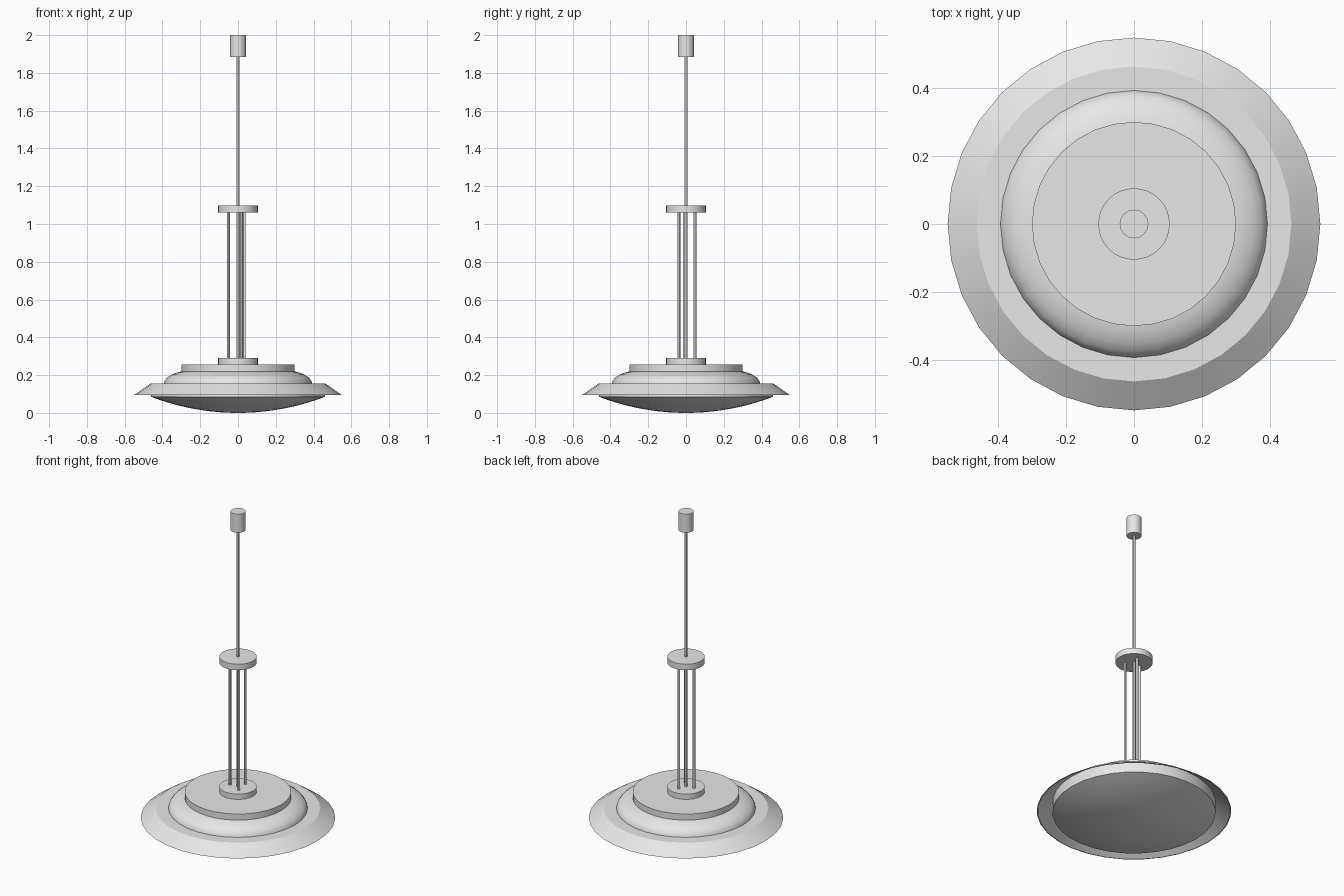
import bpy, bmesh, math

if "Cube" in bpy.data.objects:
    bpy.data.objects.remove(bpy.data.objects["Cube"])

mat = bpy.data.materials.new("light_grey")
mat.diffuse_color = (0.8, 0.8, 0.8, 1)
mat.use_nodes = True
mat.node_tree.nodes["Principled BSDF"].inputs["Base Color"].default_value = mat.diffuse_color


def lathe(name, profile, sides=32, at=(0, 0), closed=False):
    """Revolve (radius, height) points about a vertical axis."""
    bm = bmesh.new()
    rings = []
    for r, z in profile:
        if r == 0:
            rings.append([bm.verts.new((at[0], at[1], z))])
        else:
            rings.append([bm.verts.new((at[0] + r * math.cos(2 * math.pi * i / sides),
                                        at[1] + r * math.sin(2 * math.pi * i / sides), z))
                          for i in range(sides)])
    pairs = list(zip(rings, rings[1:]))
    if closed:
        pairs.append((rings[-1], rings[0]))
    for a, b in pairs:
        for i in range(sides):
            j = (i + 1) % sides
            if len(a) == 1:
                bm.faces.new((a[0], b[j], b[i]))
            elif len(b) == 1:
                bm.faces.new((a[i], a[j], b[0]))
            else:
                bm.faces.new((a[i], a[j], b[j], b[i]))
    bmesh.ops.recalc_face_normals(bm, faces=bm.faces)
    mesh = bpy.data.meshes.new(name)
    bm.to_mesh(mesh)
    bm.free()
    ob = bpy.data.objects.new(name, mesh)
    bpy.context.collection.objects.link(ob)
    mesh.materials.append(mat)
    bpy.ops.object.select_all(action='DESELECT')
    ob.select_set(True)
    bpy.context.view_layer.objects.active = ob
    bpy.ops.object.shade_smooth_by_angle(angle=math.radians(30))
    return ob


def cylinder(name, r, z0, z1, sides=32, at=(0, 0)):
    return lathe(name, [(0, z0), (r, z0), (r, z1), (0, z1)], sides, at)


# Ceiling mount, stem and hanging rods
cylinder("ceiling_canopy", 0.042, 1.885, 2.0)
cylinder("stem", 0.008, 0.28, 1.89, 12)
cylinder("upper_disc", 0.105, 1.06, 1.097)
for i in range(3):
    a = math.radians(70 + 120 * i)
    cylinder(f"hanging_rod_{i + 1}", 0.008, 0.28, 1.07, 12,
             (0.05 * math.cos(a), 0.05 * math.sin(a)))
cylinder("lower_disc", 0.105, 0.25, 0.29)

# Shade: top plate, rounded dome, flared ring
cylinder("top_plate", 0.30, 0.217, 0.257)
lathe("dome", [(0, 0.222), (0.29, 0.222), (0.325, 0.213), (0.353, 0.202),
               (0.376, 0.186), (0.389, 0.170), (0.393, 0.154), (0, 0.150)])
lathe("flared_ring", [(0.385, 0.155), (0.463, 0.155), (0.548, 0.096),
                      (0.543, 0.095), (0.461, 0.150), (0.385, 0.150)], closed=True)

# Shallow diffuser bowl with an upright rim
R = (0.46 ** 2 + 0.085 ** 2) / (2 * 0.085)
top = math.asin(0.46 / R)
cap = [(R * math.sin(top * i / 10), R - R * math.cos(top * i / 10)) for i in range(1, 11)]
lathe("diffuser_bowl", [(0, 0)] + cap + [(0.46, 0.151), (0, 0.151)])
